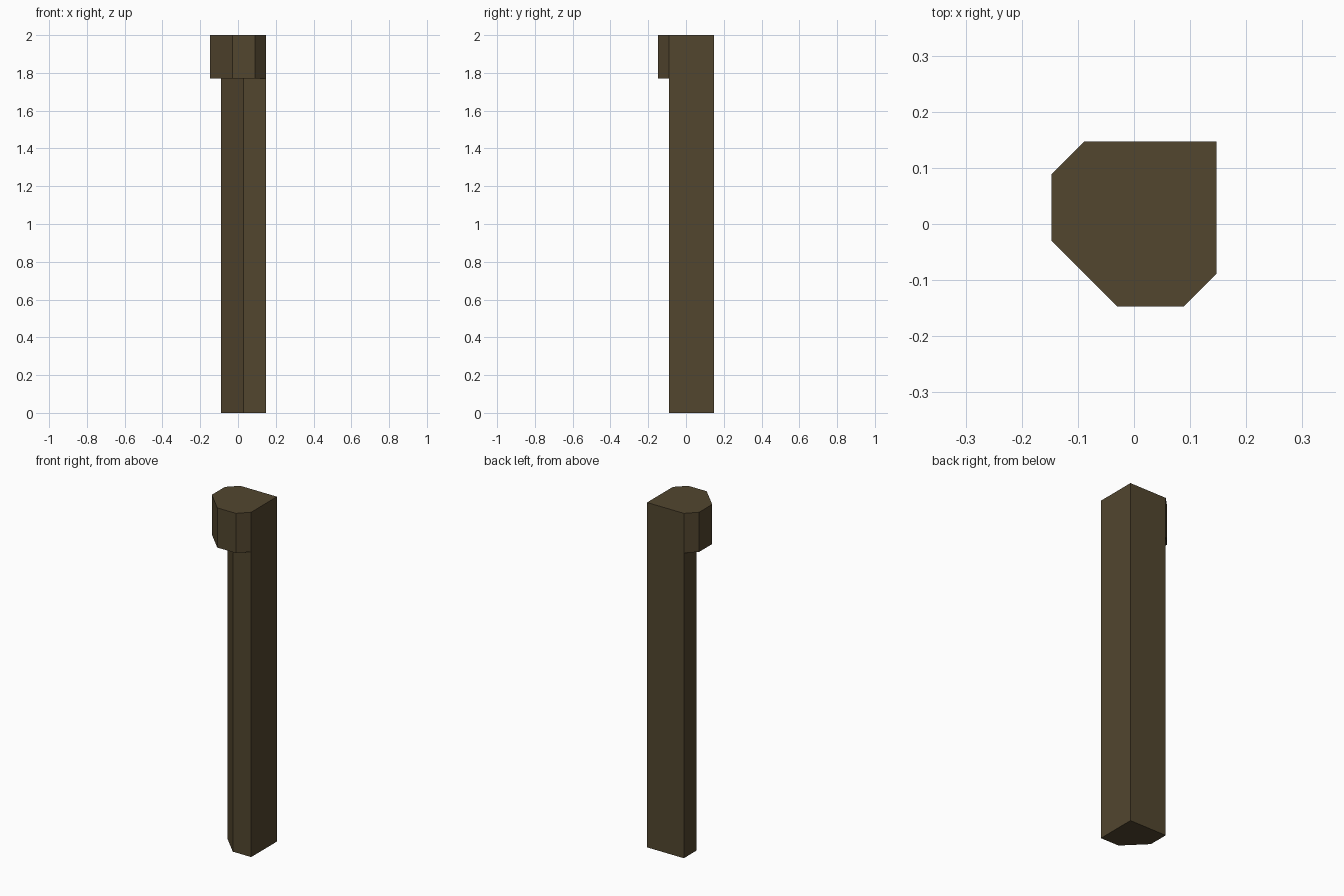
import bpy
import bmesh

if "Cube" in bpy.data.objects:
    bpy.data.objects.remove(bpy.data.objects["Cube"])

HEIGHT, LEDGE = 2.0, 1.77

# Plan outlines (clockwise from above): shared back corner, head front, shaft front
shared = [(-0.147 + 0.058, 0.147), (0.147, 0.147), (0.147, -0.089)]
head_front = [(0.089, -0.147), (-0.03, -0.147), (-0.147, -0.03), (-0.147, 0.089)]
shaft_front = [(0.029, -0.089), (-0.089, 0.029)]

bm = bmesh.new()


def face(points):
    bm.faces.new([bm.verts.new(p) for p in points])


def at(outline, z):
    return [(x, y, z) for x, y in outline]


def walls(outline, z0, z1):
    for a, b in zip(outline, outline[1:]):
        face([(*a, z0), (*b, z0), (*b, z1), (*a, z1)])


# Top, bottom and the underside of the overhanging head
face(at(shared + head_front, HEIGHT))
face(at(shared + shaft_front, 0))
face(at([shared[-1]] + head_front + [shared[0]] + shaft_front[::-1], LEDGE))

# Two flush full-height walls, each with a corner where the ledge begins
left, corner, right = shared
face([(*left, 0), (*corner, 0), (*corner, HEIGHT), (*left, HEIGHT), (*left, LEDGE)])
face([(*corner, 0), (*right, 0), (*right, LEDGE), (*right, HEIGHT), (*corner, HEIGHT)])

# Faceted front of the shaft and of the head
walls([right] + shaft_front + [left], 0, LEDGE)
walls([right] + head_front + [left], LEDGE, HEIGHT)

bmesh.ops.remove_doubles(bm, verts=bm.verts, dist=0.0001)
bmesh.ops.recalc_face_normals(bm, faces=bm.faces)

mesh = bpy.data.meshes.new("corner_post")
bm.to_mesh(mesh)
bm.free()
post = bpy.data.objects.new("corner_post", mesh)
bpy.context.collection.objects.link(post)

# Dark brown wood
wood = bpy.data.materials.new("dark_wood")
wood.diffuse_color = (0.085, 0.061, 0.028, 1)
wood.use_nodes = True
wood.node_tree.nodes["Principled BSDF"].inputs["Base Color"].default_value = wood.diffuse_color
mesh.materials.append(wood)
